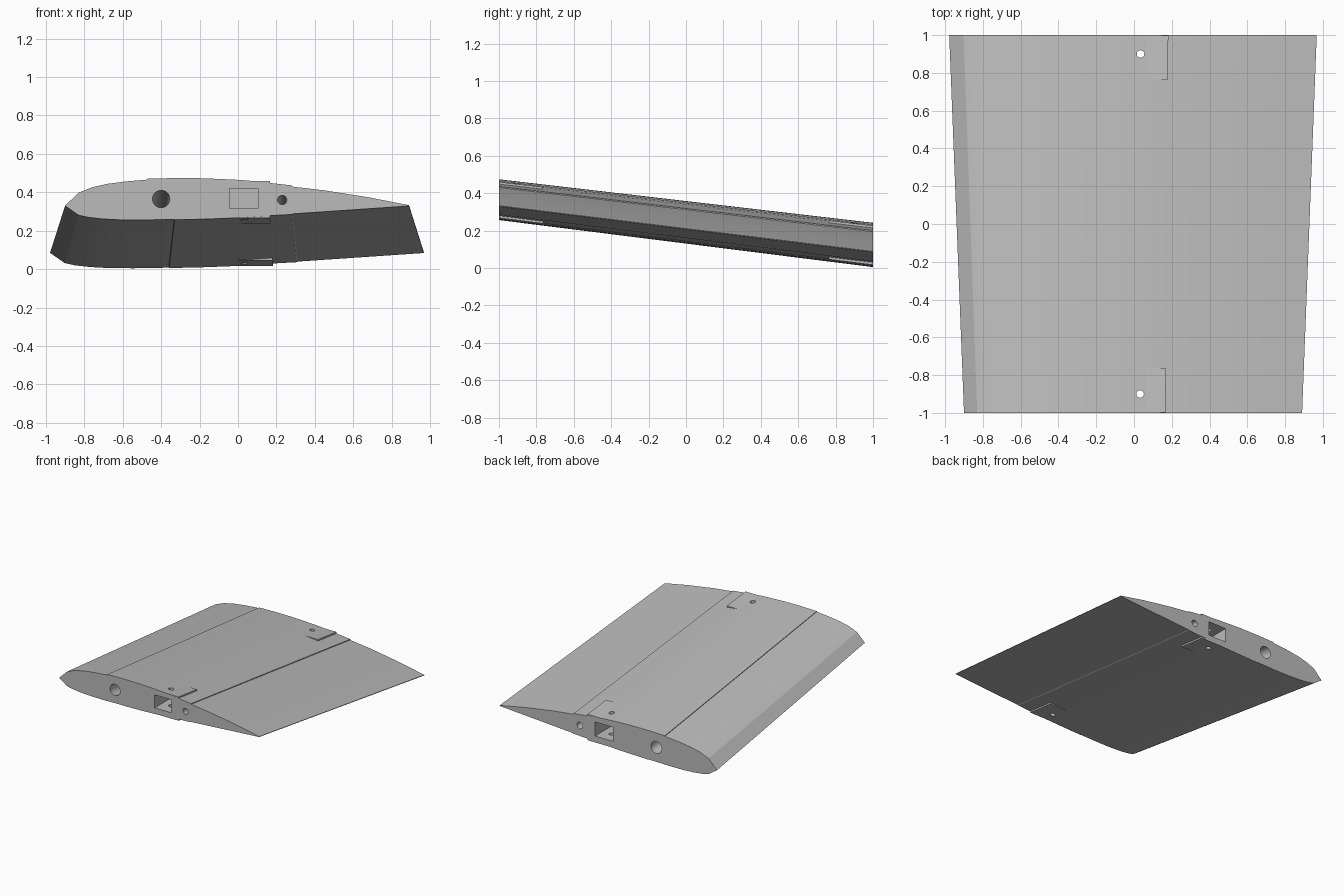
import bpy, bmesh, math

cube = bpy.data.objects.get("Cube")
if cube:
    bpy.data.objects.remove(cube, do_unlink=True)

grey = bpy.data.materials.new("light_grey")
grey.use_nodes = True
colour = (0.5, 0.5, 0.5, 1)
grey.diffuse_color = colour
grey.node_tree.nodes["Principled BSDF"].inputs["Base Color"].default_value = colour

CHORD_Z = 0.33


def place(x, z, y):
    """Scale and lower a root-section point to its station along the span."""
    s = 1 + 0.0435 * (y + 1)
    return x * s, CHORD_Z - 0.1225 * (y + 1) + (z - CHORD_Z) * s


def loft(name, outline, y0, y1, station=None):
    """Prism between two stations; a fixed station makes it straight."""
    bm = bmesh.new()
    rings = []
    for y in (y0, y1):
        ring = []
        for x, z in outline:
            px, pz = place(x, z, y if station is None else station)
            ring.append(bm.verts.new((px, y, pz)))
        rings.append(ring)
    a, b = rings
    n = len(a)
    for i in range(n):
        j = (i + 1) % n
        bm.faces.new((a[i], a[j], b[j], b[i]))
    bm.faces.new(a)
    bm.faces.new(b)
    bmesh.ops.recalc_face_normals(bm, faces=bm.faces)
    mesh = bpy.data.meshes.new(name)
    bm.to_mesh(mesh)
    bm.free()
    obj = bpy.data.objects.new(name, mesh)
    bpy.context.collection.objects.link(obj)
    mesh.materials.append(grey)
    return obj


def circle(x, z, r, n=32):
    return [(x + r * math.cos(math.tau * i / n), z + r * math.sin(math.tau * i / n)) for i in range(n)]


def rect(x0, x1, z0, z1):
    return [(x0, z0), (x1, z0), (x1, z1), (x0, z1)]


def activate(obj):
    bpy.ops.object.select_all(action="DESELECT")
    obj.select_set(True)
    bpy.context.view_layer.objects.active = obj


def cut(obj, cutter):
    mod = obj.modifiers.new("cut", "BOOLEAN")
    mod.operation = "DIFFERENCE"
    mod.solver = "EXACT"
    mod.object = cutter
    activate(obj)
    bpy.ops.object.modifier_apply(modifier=mod.name)


# Wing section with small steps where the skin panels meet
upper = [(-0.90, 0.33), (-0.83, 0.398), (-0.76, 0.426), (-0.68, 0.444), (-0.58, 0.457),
         (-0.47, 0.466), (-0.47, 0.471), (-0.33, 0.474), (-0.18, 0.473), (0, 0.465),
         (0.1, 0.457), (0.17, 0.448), (0.28, 0.436), (0.28, 0.43), (0.45, 0.41),
         (0.68, 0.374), (0.89, 0.333)]
lower = [(0.89, 0.329), (0.285, 0.288), (0.28, 0.285), (0.17, 0.279), (0.02, 0.268),
         (-0.16, 0.261), (-0.33, 0.257), (-0.332, 0.259), (-0.5, 0.256), (-0.62, 0.257),
         (-0.71, 0.262), (-0.78, 0.27), (-0.83, 0.281)]
wing = loft("wing_panel", upper + lower, -1, 1)

# Raised joiner pads at both ends, above and below
pads = []
for end, side in (("front", -1), ("back", 1)):
    for level, z0, z1 in (("upper", 0.438, 0.46), ("lower", 0.267, 0.29)):
        pads.append(loft(level + "_" + end + "_pad", rect(0, 0.167, z0, z1),
                         side * 0.999, side * 0.765))

# Spar tube and pin channels through the whole span
cutters = []
for name, x, z, r in (("spar_channel", -0.4, 0.365, 0.045), ("pin_channel", 0.23, 0.36, 0.024)):
    tube = loft(name, circle(x, z, r), -1.1, 1.1)
    cut(wing, tube)
    cutters.append(tube)

# Joiner sockets and vertical screw holes
for side in (-1, 1):
    socket = loft("socket", rect(-0.045, 0.105, 0.315, 0.42), side * 1.1, side * 0.77, side)
    x, _ = place(0.032, 0, side)
    bpy.ops.mesh.primitive_cylinder_add(vertices=24, radius=0.02, depth=2, location=(x, side * 0.9, 0))
    screw = bpy.context.object
    for cutter in (socket, screw):
        for part in [wing] + [p for p in pads if p.data.vertices[0].co.y * side > 0]:
            cut(part, cutter)
        cutters.append(cutter)

for c in cutters:
    bpy.data.objects.remove(c, do_unlink=True)

for part in [wing] + pads:
    part.data.materials.clear()
    part.data.materials.append(grey)
    activate(part)
    bpy.ops.object.shade_smooth_by_angle(angle=math.radians(20))
